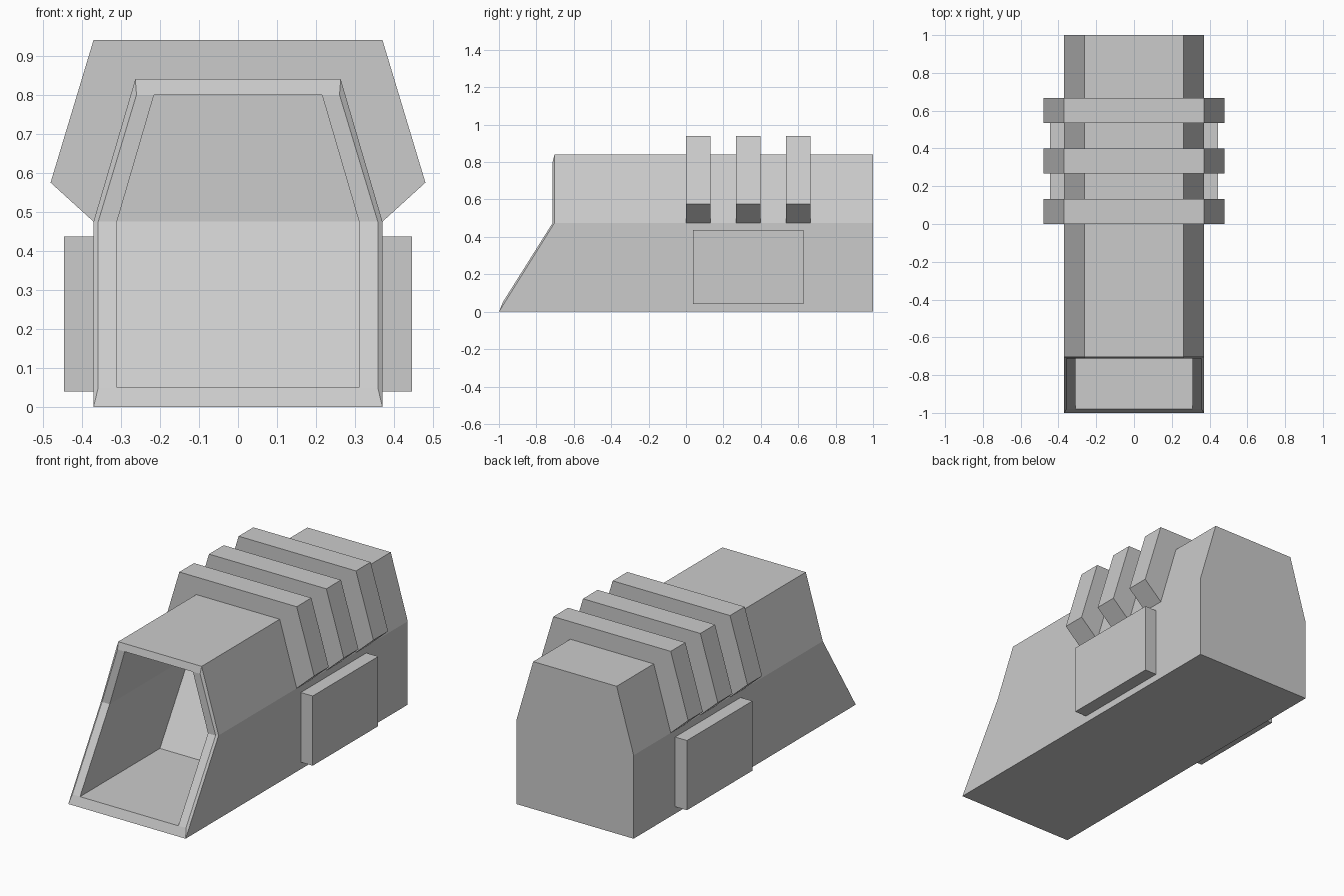
import bpy
import bmesh

if "Cube" in bpy.data.objects:
    bpy.data.objects.remove(bpy.data.objects["Cube"], do_unlink=True)

grey = bpy.data.materials.new("plain grey")
grey.use_nodes = True
COLOR = (0.6, 0.6, 0.6, 1)
grey.diffuse_color = COLOR
grey.node_tree.nodes["Principled BSDF"].inputs["Base Color"].default_value = COLOR


def finish(bm, name):
    bmesh.ops.recalc_face_normals(bm, faces=bm.faces)
    mesh = bpy.data.meshes.new(name)
    bm.to_mesh(mesh)
    bm.free()
    mesh.materials.append(grey)
    obj = bpy.data.objects.new(name, mesh)
    bpy.context.collection.objects.link(obj)
    return obj


def mirrored(half):
    """Close a right-hand outline, listed upwards, with its mirror image."""
    return half + [(-p[0], *p[1:]) for p in reversed(half)]


def loft(name, loops):
    """Bridge successive closed loops and cap both ends."""
    bm = bmesh.new()
    rings = [[bm.verts.new(p) for p in loop] for loop in loops]
    for a, b in zip(rings, rings[1:]):
        n = len(a)
        for i in range(n):
            j = (i + 1) % n
            bm.faces.new((a[i], a[j], b[j], b[i]))

    # Caps are split at the shoulder, where the sloped nose bends
    for r in (rings[0], rings[-1]):
        bm.faces.new((r[0], r[1], r[4], r[5]))
        bm.faces.new((r[1], r[2], r[3], r[4]))
    return finish(bm, name)


def extrude_outline(name, outline, y0, y1):
    bm = bmesh.new()
    a = [bm.verts.new((x, y0, z)) for x, z in outline]
    b = [bm.verts.new((x, y1, z)) for x, z in outline]
    bm.faces.new(a)
    bm.faces.new(b)
    for i in range(len(a)):
        j = (i + 1) % len(a)
        bm.faces.new((a[i], a[j], b[j], b[i]))
    return finish(bm, name)


# Hollow body: back wall, nose edge, raised frame, opening, recess end
nose = mirrored([(0.37, -1, 0), (0.37, -0.703, 0.475), (0.263, -0.703, 0.84)])
back = [(x, 1, z) for x, y, z in nose]
frame = mirrored([(0.358, -0.98, 0.05), (0.358, -0.713, 0.475), (0.26, -0.713, 0.8)])
opening = mirrored([(0.31, -0.98, 0.05), (0.31, -0.713, 0.475), (0.215, -0.713, 0.8)])
recess = [(x, y + 0.72, z) for x, y, z in opening]
loft("body", [back, nose, frame, opening, recess])

# Three arched ribs straddling the roof
rib = mirrored([(0.37, 0.475), (0.48, 0.575), (0.37, 0.94)])
rib += [(-0.263, 0.84), (0.263, 0.84)]
for i in range(3):
    y = i * 0.267
    extrude_outline(f"rib_{i + 1}", rib, y, y + 0.132)

# Side panels
for side, name in ((1, "left_side_panel"), (-1, "right_side_panel")):
    panel = [(side * x, z) for x, z in
             ((0.36, 0.04), (0.445, 0.04), (0.445, 0.437), (0.36, 0.437))]
    extrude_outline(name, panel, 0.037, 0.627)
